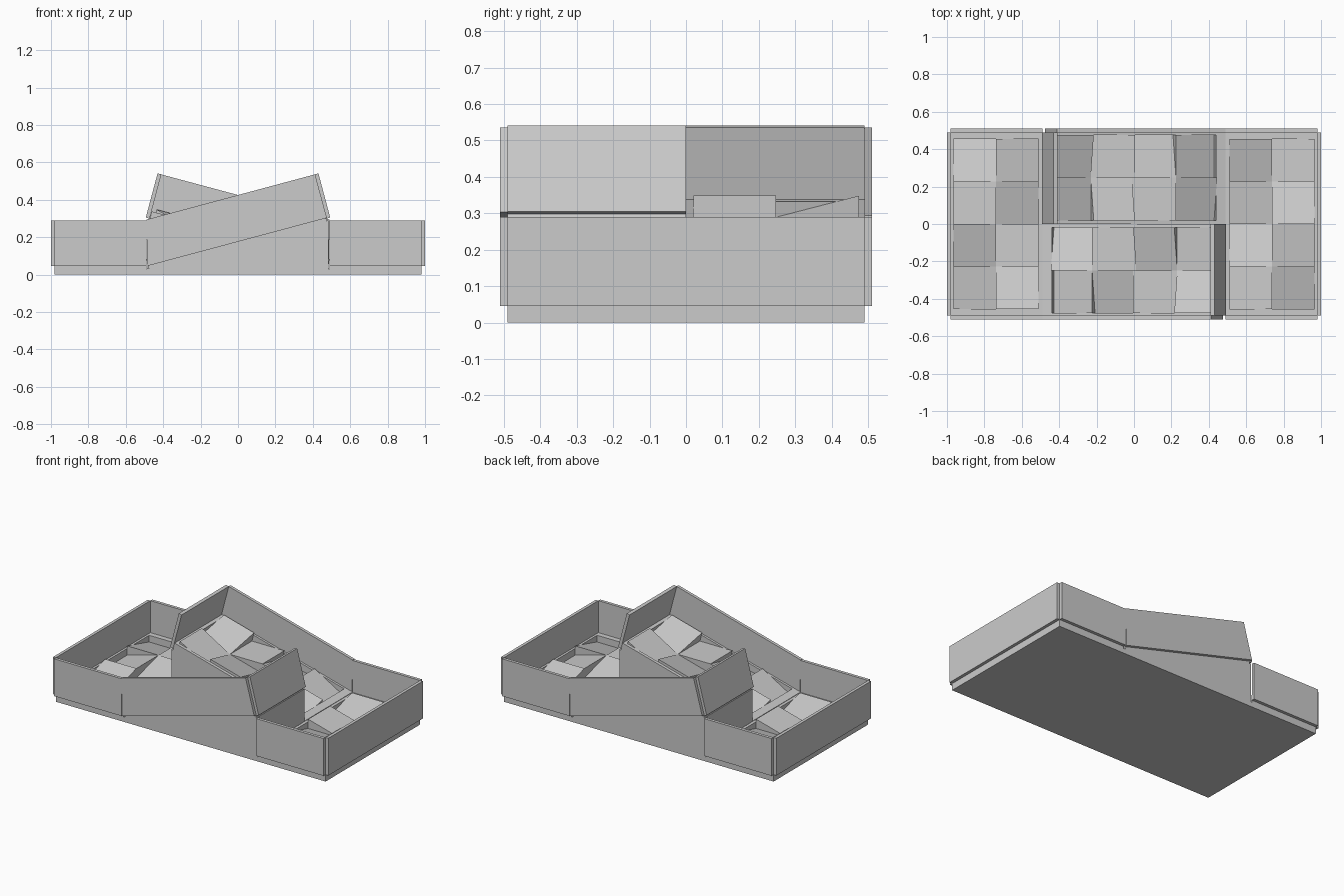
import bpy, bmesh, math
from mathutils import Matrix, Vector

if "Cube" in bpy.data.objects:
    bpy.data.objects.remove(bpy.data.objects["Cube"])

SLOPE = math.radians(15)
T = math.tan(SLOPE)
CELL = 0.2275
RIM = 0.08           # height of the frame surface on the flats
LOW = -0.044         # lowest tile edge, relative to the frame surface
HALF_TURN = Matrix.Rotation(math.pi, 4, 'Z')
ON_FLAT = Matrix.Translation((0, 0, RIM))
ON_RAMP = Matrix.Translation((0, 0, 0.214)) @ Matrix.Rotation(-SLOPE, 4, 'Y')


def finish(bm, name):
    bmesh.ops.recalc_face_normals(bm, faces=bm.faces)
    me = bpy.data.meshes.new(name)
    bm.to_mesh(me)
    bm.free()
    ob = bpy.data.objects.new(name, me)
    bpy.context.collection.objects.link(ob)
    return ob


def copy_turned(ob, name):
    # the terrain repeats under a half turn about z
    twin = bpy.data.objects.new(name, ob.data)
    twin.matrix_world = HALF_TURN @ ob.matrix_world
    bpy.context.collection.objects.link(twin)


def prism(bm, profile, y0, y1):
    a = [bm.verts.new((x, y0, z)) for x, z in profile]
    b = [bm.verts.new((x, y1, z)) for x, z in profile]
    bm.faces.new(a)
    bm.faces.new(b[::-1])
    n = len(a)
    for i in range(n):
        bm.faces.new((a[i], a[(i + 1) % n], b[(i + 1) % n], b[i]))


def part(name, profile, y0, y1):
    bm = bmesh.new()
    prism(bm, profile, y0, y1)
    ob = finish(bm, "front_" + name)
    copy_turned(ob, "back_" + name)


def rect(x0, x1, z0, z1):
    return [(x0, z0), (x1, z0), (x1, z1), (x0, z1)]


def frame(name, outer, inner, matrix):
    # flat ring around the sunken tile field
    bm = bmesh.new()
    loops = []
    for (x0, x1, y0, y1) in (outer, inner):
        for z in (0, -0.06):
            loops.append([bm.verts.new((x, y, z)) for x, y in
                          ((x0, y0), (x1, y0), (x1, y1), (x0, y1))])
    ot, ob_, it, ib = loops
    for p, q in ((ot, it), (it, ib), (ib, ob_), (ob_, ot)):
        for i in range(4):
            j = (i + 1) % 4
            bm.faces.new((p[i], p[j], q[j], q[i]))
    bm.transform(matrix)
    ob = finish(bm, "front_" + name)
    copy_turned(ob, "back_" + name)


def tiles(name, xc, yc, rows, matrix):
    # wedge tiles; each letter is the way the sloping face looks
    bm = bmesh.new()
    h, rise = CELL / 2, CELL * T
    look = {'E': Vector((1, 0)), 'W': Vector((-1, 0)),
            'N': Vector((0, 1)), 'S': Vector((0, -1))}
    corners = [(-1, -1), (1, -1), (1, 1), (-1, 1)]
    for r, row in enumerate(rows):
        for c, d in enumerate(row):
            cx = xc + (c - (len(row) - 1) / 2) * CELL
            cy = yc - (r - (len(rows) - 1) / 2) * CELL
            low, top = [], []
            for sx, sy in corners:
                up = LOW + rise * (1 - look[d].dot(Vector((sx, sy)))) / 2
                low.append(bm.verts.new((cx + sx * h, cy + sy * h, -0.06)))
                top.append(bm.verts.new((cx + sx * h, cy + sy * h, up)))
            bm.faces.new(top)
            bm.faces.new(low[::-1])
            for i in range(4):
                j = (i + 1) % 4
                bm.faces.new((low[i], low[j], top[j], top[i]))
    bm.transform(matrix)
    ob = finish(bm, "front_" + name)
    copy_turned(ob, "back_" + name)


# solid base with a ramp rising to the right in the front half
D = RIM - 0.05
part("base", [(-0.98, 0), (0.98, 0), (0.98, D), (0.485, D),
              (0.485, 0.29), (-0.49, D), (-0.98, D)], -0.49, 0)

# side walls
part("low_side_wall", rect(-0.98, -0.49, 0.045, 0.29), -0.51, -0.49)
part("ramp_side_wall", [(-0.485, 0.046), (0.475, 0.303), (0.412, 0.536),
                        (-0.49, 0.294)], -0.51, -0.49)
part("far_side_wall", rect(0.49, 0.98, 0.045, 0.29), -0.51, -0.49)

# end walls of the flats and the leaning wall at the top of the ramp
bm = bmesh.new()
prism(bm, rect(0.98, 1.0, 0.045, 0.29), -0.49, 0.49)
copy_turned(finish(bm, "right_end_wall"), "left_end_wall")
part("ramp_end_wall", [(0.493, 0.305), (0.43, 0.541), (0.41, 0.536),
                       (0.473, 0.298)], -0.49, 0)

# frames and tile fields on the flats and on the ramps
F = CELL
frame("flat_frame", (-0.98, -0.49, -0.49, 0.49),
      (-0.7375 - F, -0.7375 + F, -2 * F, 2 * F), ON_FLAT)
frame("ramp_frame", (-0.507, 0.477, -0.49, 0),
      (-2 * F, 2 * F, -0.2475 - F, -0.2475 + F), ON_RAMP)
tiles("flat_tiles", -0.7375, 0, ["NE", "WS", "SW", "EN"], ON_FLAT)
tiles("ramp_tiles", 0, -0.2475, ["NESW", "WSEN"], ON_RAMP)
